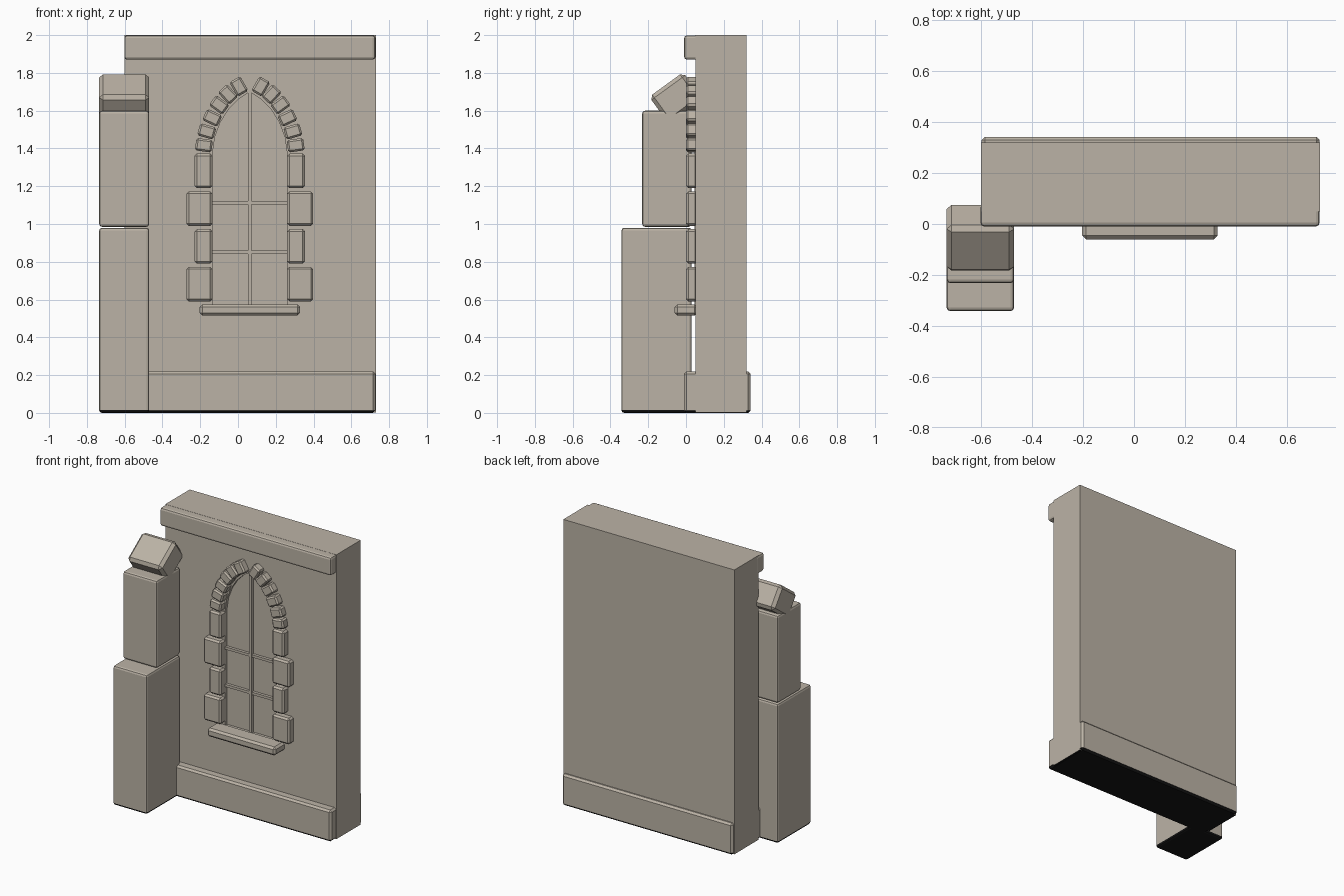
import bpy
import bmesh
import math
from mathutils import Vector

cube = bpy.data.objects.get("Cube")
if cube:
    bpy.data.objects.remove(cube, do_unlink=True)


def make_material(name, colour):
    mat = bpy.data.materials.new(name)
    mat.use_nodes = True
    mat.diffuse_color = (*colour, 1)
    bsdf = mat.node_tree.nodes["Principled BSDF"]
    bsdf.inputs["Base Color"].default_value = (*colour, 1)
    bsdf.inputs["Roughness"].default_value = 0.9
    return mat


stone = make_material("warm grey stone", (0.50, 0.45, 0.38))
dark = make_material("black underside", (0.008, 0.008, 0.008))


def finish(name, bm, underside=False):
    """Turn a bmesh into an object; ground-facing faces may be dark."""
    bm.normal_update()
    if underside:
        for f in bm.faces:
            if f.normal.z < -0.3 and f.calc_center_median().z < 0.03:
                f.material_index = 1
    mesh = bpy.data.meshes.new(name)
    bm.to_mesh(mesh)
    bm.free()
    mesh.materials.append(stone)
    mesh.materials.append(dark)
    obj = bpy.data.objects.new(name, mesh)
    bpy.context.collection.objects.link(obj)
    return obj


def block(name, x, y, z, bevel=0.0, segments=1, underside=False):
    """Box from its (min, max) extents, with bevelled edges."""
    bm = bmesh.new()
    bmesh.ops.create_cube(bm, size=1)
    size = Vector([b - a for a, b in (x, y, z)])
    middle = Vector([(a + b) / 2 for a, b in (x, y, z)])
    for v in bm.verts:
        v.co = v.co * size
    if bevel:
        bmesh.ops.bevel(bm, geom=bm.edges[:], offset=bevel, segments=segments,
                        profile=0.5, affect='EDGES')
    for v in bm.verts:
        v.co += middle
    return finish(name, bm, underside)


def tilted_block(name, centre, size, axis, degrees, bevel):
    """Bevelled box turned about one axis."""
    half = [(-s / 2, s / 2) for s in size]
    obj = block(name, *half, bevel)
    obj.location = centre
    obj.rotation_euler["XYZ".index(axis)] = math.radians(degrees)
    return obj


# Wall, cornice and plinth
wall = block("wall", (-0.6, 0.73), (0.05, 0.32), (0.001, 2.0), underside=True)
block("cornice", (-0.602, 0.728), (-0.01, 0.08), (1.87, 1.999), 0.015, 2)
block("plinth", (-0.598, 0.728), (-0.01, 0.342), (0, 0.22), 0.013, 1, True)

# Stacked buttress with a tilted capstone
bx = (-0.735, -0.47)
block("buttress_lower", bx, (-0.342, 0.03), (0, 0.98), 0.015, 2, True)
block("buttress_upper", bx, (-0.232, 0.03), (0.985, 1.6), 0.015, 2)
tilted_block("buttress_cap", (-0.6025, -0.054, 1.668), (0.265, 0.222, 0.174),
             'X', 36, 0.02)

# Pointed window recess cut into the wall
WX = 0.0625          # window centre line
HALF = 0.198         # half width of the opening
arch = [(HALF, 0.57), (HALF, 1.37), (0.185, 1.46), (0.155, 1.54),
        (0.11, 1.61), (0.06, 1.66), (0, 1.7)]
outline = arch + [(-u, z) for u, z in reversed(arch[:-1])]
bm = bmesh.new()
face = bm.faces.new([bm.verts.new((WX + u, -0.02, z)) for u, z in outline])
ext = bmesh.ops.extrude_face_region(bm, geom=[face])
for g in ext["geom"]:
    if isinstance(g, bmesh.types.BMVert):
        g.co.y = 0.07
bmesh.ops.recalc_face_normals(bm, faces=bm.faces[:])
cutter = finish("window_cutter", bm)
cutter.hide_render = True
cutter.hide_set(True)
cut = wall.modifiers.new("window_recess", 'BOOLEAN')
cut.operation = 'DIFFERENCE'
cut.solver = 'EXACT'
cut.object = cutter
bpy.context.view_layer.objects.active = wall
bpy.ops.object.modifier_apply(modifier=cut.name)
bpy.data.objects.remove(cutter, do_unlink=True)

# Window bars
block("window_mullion", (WX - 0.01, WX + 0.01), (0.045, 0.075), (0.57, 1.7))
for i, z in enumerate((0.85, 1.113)):
    block(f"window_crossbar_{i + 1}", (WX - HALF, WX + HALF), (0.05, 0.075),
          (z - 0.009, z + 0.009))

# Sill
block("window_sill", (-0.203, 0.328), (-0.06, 0.06), (0.515, 0.575), 0.014)

# Jamb stones and arch stones, mirrored about the window
arch_stones = [(0.243, 1.417, 8), (0.228, 1.49, 16), (0.199, 1.562, 25),
               (0.162, 1.63, 36), (0.115, 1.686, 47), (0.058, 1.728, 60)]
for side, label in ((1, "left"), (-1, "right")):
    for i in range(4):
        outer = 0.335 if i % 2 == 0 else 0.292
        z = 0.59 + 0.2 * i
        xs = sorted((WX + side * HALF, WX + side * outer))
        block(f"jamb_stone_{label}_{i + 1}", xs, (0, 0.06), (z, z + 0.183), 0.012)
    for i, (u, z, turn) in enumerate(arch_stones):
        tilted_block(f"arch_stone_{label}_{i + 1}", (WX + side * u, 0.03, z),
                     (0.088, 0.06, 0.066), 'Y', -side * turn, 0.01)
